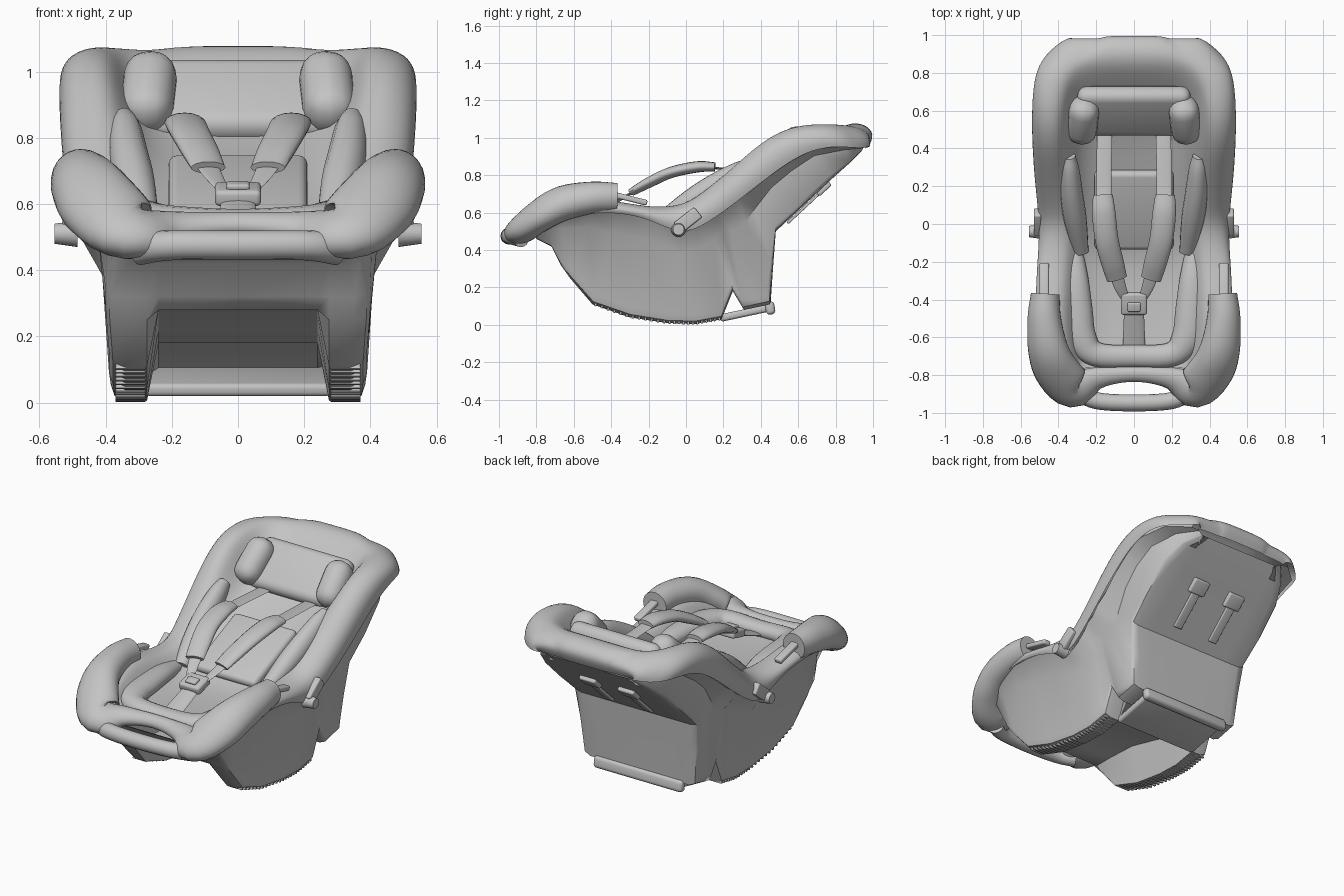
import bpy, bmesh, math
from mathutils import Vector, Matrix

if "Cube" in bpy.data.objects:
    bpy.data.objects.remove(bpy.data.objects["Cube"], do_unlink=True)

GREY = bpy.data.materials.new("light_grey")
GREY.use_nodes = True
GREY.diffuse_color = (0.55, 0.55, 0.55, 1)
GREY.node_tree.nodes["Principled BSDF"].inputs["Base Color"].default_value = GREY.diffuse_color


def finish(name, bm, angle=40, subsurf=0):
    """Turn a bmesh into a shaded, coloured object."""
    mesh = bpy.data.meshes.new(name)
    bm.to_mesh(mesh)
    bm.free()
    mesh.materials.append(GREY)
    obj = bpy.data.objects.new(name, mesh)
    bpy.context.collection.objects.link(obj)
    if subsurf:
        mesh.shade_smooth()
        mod = obj.modifiers.new("smooth", "SUBSURF")
        mod.levels = mod.render_levels = subsurf
    else:
        bpy.ops.object.select_all(action="DESELECT")
        obj.select_set(True)
        bpy.context.view_layer.objects.active = obj
        bpy.ops.object.shade_smooth_by_angle(angle=math.radians(angle))
    return obj


def skin(bm, rings, closed=False, flip=False):
    """Bridge equal-length rows of points with quads."""
    rows = [[bm.verts.new(p) for p in ring] for ring in rings]
    for a, b in zip(rows, rows[1:]):
        n = len(a)
        for j in range(n if closed else n - 1):
            k = (j + 1) % n
            quad = [a[j], a[k], b[k], b[j]]
            bm.faces.new(quad[::-1] if flip else quad)
    return rows


def mirrored_section(half):
    """Half section from the centre outwards -> full section from -x to +x."""
    return [(-x, y, z) for x, y, z in reversed(half[1:])] + half


def resample(rows, steps=5):
    """Catmull-Rom smoothing of a list of number tuples."""
    pts = [Vector(r) for r in rows]
    pts = [pts[0] * 2 - pts[1]] + pts + [pts[-1] * 2 - pts[-2]]
    out = []
    for p, a, b, q in zip(pts, pts[1:], pts[2:], pts[3:]):
        for i in range(steps):
            t = i / steps
            out.append(a + (b - p) * (t / 2) + (p * 2 - a * 5 + b * 4 - q) * (t * t / 2)
                       + (a * 3 - p - b * 3 + q) * (t ** 3 / 2))
    return out + [pts[-2]]


def sweep(name, rows, mirror=False, tilt=0, sides=16):
    """Elliptical sweep; each row is x, y, z, half width, half thickness."""
    if mirror:
        rows = rows + [(-r[0],) + r[1:] for r in reversed(rows[:-1])]
    rows = resample(rows)
    pos = [Vector(r[:3]) for r in rows]
    rings = []
    for i, r in enumerate(rows):
        t = (pos[min(i + 1, len(pos) - 1)] - pos[max(i - 1, 0)]).normalized()
        side = t.cross(Vector((0, 0, 1))).normalized()
        up = side.cross(t)
        s = side * math.cos(tilt) + up * math.sin(tilt)
        u = up * math.cos(tilt) - side * math.sin(tilt)
        turn = [2 * math.pi * k / sides for k in range(sides)]
        rings.append([pos[i] + s * r[3] * math.cos(a) + u * r[4] * math.sin(a) for a in turn])
    bm = bmesh.new()
    loops = skin(bm, rings, closed=True)
    bm.faces.new(loops[0][::-1])
    bm.faces.new(loops[-1])
    bmesh.ops.recalc_face_normals(bm, faces=bm.faces)
    return finish(name, bm, 50)


def pillow(name, loc, size, pitch=0, r=0.01, yaw=0):
    """Rounded box, pitched about x."""
    bm = bmesh.new()
    bmesh.ops.create_cube(bm, size=1)
    bmesh.ops.scale(bm, vec=size, verts=bm.verts)
    bmesh.ops.bevel(bm, geom=list(bm.edges), offset=min(r, min(size) * 0.48), segments=4,
                    profile=0.5, affect="EDGES", clamp_overlap=True)
    rot = Matrix.Rotation(math.radians(yaw), 4, "Z") @ Matrix.Rotation(math.radians(pitch), 4, "X")
    bm.transform(Matrix.Translation(loc) @ rot)
    return finish(name, bm)


def mix(a, b, t):
    return a + (b - a) * t


# Hard shell: bottom y, z, centre z, bottom half width, rim y, z, half width
SHELL = [
    (-.80, .46, .46, .28, -.82, .50, .34), (-.72, .42, .42, .38, -.76, .53, .42),
    (-.67, .32, .32, .40, -.66, .57, .48), (-.62, .25, .28, .40, -.50, .60, .50),
    (-.50, .11, .28, .39, -.36, .60, .50), (-.30, .04, .27, .39, -.20, .58, .49),
    (-.10, .01, .22, .385, -.03, .49, .47), (.05, .005, .18, .385, .06, .52, .48),
    (.19, .03, .18, .385, .14, .57, .49), (.25, .18, .18, .385, .18, .60, .50),
    (.31, .08, .18, .385, .22, .62, .50), (.45, .11, .08, .385, .28, .67, .51),
    (.465, .30, .30, .40, .34, .71, .51), (.48, .50, .50, .42, .45, .80, .52),
    (.62, .63, .63, .43, .55, .88, .52), (.78, .78, .78, .42, .66, .94, .52),
    (.88, .87, .87, .37, .84, .955, .48), (.94, .93, .93, .28, .95, .95, .36),
]
rings = []
for by, bz, cz, wb, ry, rz, wr in SHELL:
    half = [(0, by, cz), (.24, by, cz), (.275, by, bz), (wb - .05, by, bz),
            (wb - .012, mix(by, ry, .03), mix(bz, rz, .03)),
            (wb, mix(by, ry, .1), mix(bz, rz, .1)),
            (wb + .025, mix(by, ry, .78), mix(bz, rz, .78)),
            (wr, ry, rz), (wr - .02, ry, rz + .04)]
    rings.append(mirrored_section(half))
bm = bmesh.new()
skin(bm, rings, flip=True)
finish("shell", bm, 40)

# Padded cover: rim y, z, half width, ridge y, z, seat y, z, half width
COVER = [
    (-.80, .52, .42, -.78, .56, -.76, .54, .28), (-.66, .57, .48, -.68, .64, -.68, .52, .28),
    (-.50, .60, .50, -.50, .68, -.50, .51, .27), (-.36, .60, .50, -.34, .66, -.32, .51, .27),
    (-.20, .57, .49, -.18, .63, -.20, .52, .27), (-.03, .48, .48, -.02, .64, -.10, .55, .27),
    (.10, .53, .49, .08, .70, .02, .60, .26), (.30, .68, .51, .24, .835, .20, .68, .26),
    (.50, .84, .52, .40, .985, .40, .76, .28), (.65, .93, .52, .55, 1.065, .56, .84, .29),
    (.78, .955, .51, .70, 1.08, .66, .91, .28), (.87, .95, .48, .80, 1.075, .76, 1.0, .24),
    (.93, .945, .42, .87, 1.065, .86, 1.085, .20), (.97, .95, .37, .94, 1.05, .96, 1.075, .15),
    (.995, .96, .31, .995, 1.01, 1.01, 1.02, .14), (.95, .94, .30, .965, .95, .975, .95, .14),
]
rings = []
for ry, rz, wr, ty, tz, fy, fz, wf in COVER:
    inner = min(wr - .13, wr * .8)
    half = [(0, fy, fz), (wf * .6, fy, fz), (wf, mix(fy, ty, .15), mix(fz, tz, .15)),
            (mix(wf, inner, .6), mix(fy, ty, .6), mix(fz, tz, .6)),
            (inner, mix(fy, ty, .95), mix(fz, tz, .95)), (wr - .06, ty, tz),
            (wr + .01, mix(ry, ty, .75), mix(rz, tz, .75)),
            (wr + .025, mix(ry, ty, .3), mix(rz, tz, .3)), (wr + .01, ry, rz)]
    rings.append(mirrored_section(half))
bm = bmesh.new()
skin(bm, rings)
finish("padded_cover", bm, subsurf=2)

# Front hood and grab handle
sweep("front_hood", [
    (.47, -.37, .68, .075, .08), (.475, -.50, .68, .09, .085), (.455, -.66, .65, .11, .09),
    (.405, -.78, .585, .125, .085), (.315, -.865, .515, .115, .075), (.19, -.815, .53, .06, .045),
    (0, -.795, .54, .042, .035)], mirror=True, tilt=.45, sides=24)
sweep("grab_handle", [(.30, -.88, .465, .05, .05), (.20, -.935, .475, .045, .045),
                      (0, -.947, .475, .045, .045)], mirror=True)

# Seat cushions
sweep("seat_insert", [(.32, -.15, .545, .05, .04), (.31, -.30, .56, .07, .05),
                      (.30, -.45, .56, .08, .055), (.28, -.60, .555, .08, .055),
                      (.20, -.69, .545, .065, .05), (0, -.70, .54, .06, .045)], mirror=True)
pillow("back_cushion", (0, .075, .64), (.42, .45, .06), 23, .028)
pillow("head_pad", (0, .60, .91), (.60, .31, .11), 43, .05)

# Underside crossbar
pillow("crossbar_plate", (0, .32, .065), (.56, .28, .04), 12, .015)
pillow("crossbar_edge", (0, .45, .09), (.60, .05, .07), 10, .02)

# Buckle and crotch strap
sweep("crotch_strap", [(0, -.65, .53, .06, .012), (0, -.52, .58, .055, .012),
                       (0, -.42, .62, .05, .012)])
pillow("buckle", (0, -.42, .63), (.14, .12, .05), 15, .015)
pillow("buckle_button", (0, -.44, .655), (.07, .05, .02), 15, .008)

# Paired parts
for side, s in (("left", 1), ("right", -1)):
    pillow(side + "_head_bolster", (s * .27, .55, .935), (.16, .28, .17), 43, .075, s * 6)
    sweep(side + "_wing_pad", [
        (s * .345, .36, .855, .035, .04), (s * .34, .29, .815, .05, .06),
        (s * .33, .16, .74, .06, .07), (s * .31, .02, .66, .06, .06),
        (s * .28, -.15, .56, .04, .03)])
    sweep(side + "_harness_strap", [
        (s * .155, .50, .82, .04, .006), (s * .16, .20, .835, .04, .006),
        (s * .15, 0, .84, .04, .006), (s * .09, -.28, .71, .035, .006),
        (s * .04, -.41, .635, .02, .006)])
    sweep(side + "_shoulder_pad", [
        (s * .165, .155, .845, .052, .024), (s * .16, .06, .845, .062, .03),
        (s * .145, -.08, .815, .062, .03), (s * .115, -.20, .76, .06, .028),
        (s * .09, -.29, .71, .054, .02)])
    # Carry handle pivot, lever and stub
    pillow(side + "_lever", (s * .51, .01, .56), (.04, .14, .07), 38)
    pillow(side + "_handle_stub", (s * .475, -.30, .675), (.05, .19, .03), -14)
    bm = bmesh.new()
    bmesh.ops.create_cone(bm, cap_ends=True, segments=24, radius1=.04, radius2=.03, depth=.07)
    bm.transform(Matrix.Translation((s * .52, -.04, .51)) @ Matrix.Rotation(s * math.pi / 2, 4, "Y"))
    finish(side + "_pivot", bm)
    # Rear straps with adjusters
    pillow(side + "_rear_strap", (s * .13, .645, .64), (.055, .28, .015), 43, .005)
    pillow(side + "_rear_adjuster", (s * .13, .735, .73), (.11, .09, .035), 43, .01)
    # Ribs along the rocker rail
    rail = [Vector((s * .325, r[0], r[1])) for r in SHELL[4:9]]
    for a, b in zip(rail, rail[1:]):
        pitch = math.degrees(math.atan2(b.z - a.z, b.y - a.y))
        for i in range(6):
            spot = a.lerp(b, (i + .5) / 6) + Vector((0, 0, .004))
            pillow(side + "_rail_rib", spot, (.09, .012, .016), pitch, .002)
